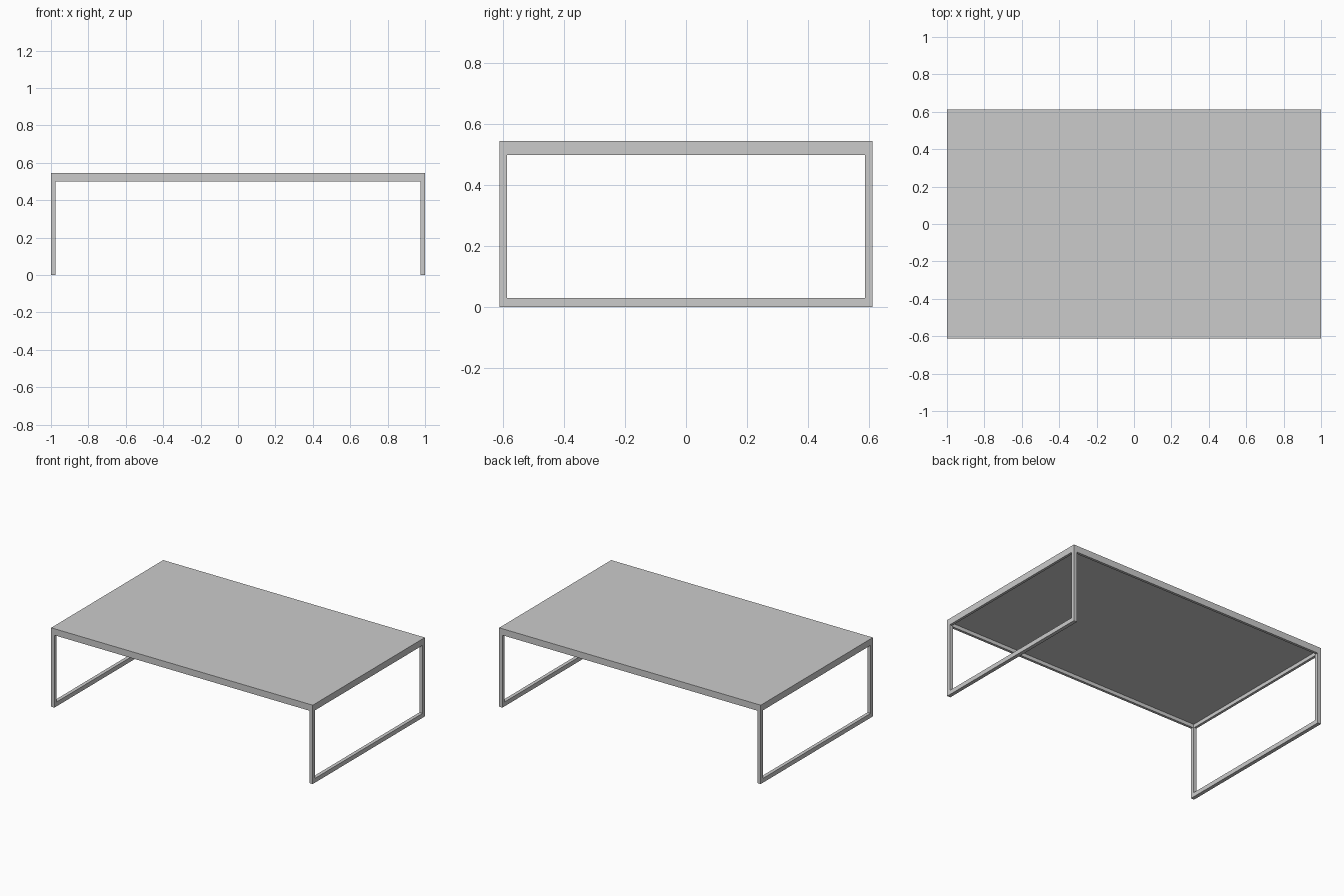
import bpy
import bmesh

if "Cube" in bpy.data.objects:
    bpy.data.objects.remove(bpy.data.objects["Cube"])

HX, HY = 1.0, 0.612      # half length and half depth
TOP, UNDER = 0.545, 0.5  # tabletop top and rim underside
BAR, FOOT = 0.025, 0.03  # bar width, floor rail height
RECESS = 0.025           # depth of the hollow underside


def finish(name, bm):
    bmesh.ops.recalc_face_normals(bm, faces=bm.faces)
    mesh = bpy.data.meshes.new(name)
    bm.to_mesh(mesh)
    bm.free()
    obj = bpy.data.objects.new(name, mesh)
    bpy.context.collection.objects.link(obj)
    return obj


# Tabletop: slab with a narrow rim around a recessed underside
bm = bmesh.new()
bmesh.ops.create_cube(bm, size=1)
for v in bm.verts:
    v.co.x *= 2 * HX
    v.co.y *= 2 * HY
    v.co.z = TOP if v.co.z > 0 else UNDER
bm.normal_update()
bottom = next(f for f in bm.faces if f.normal.z < -0.9)
bmesh.ops.inset_region(bm, faces=[bottom], thickness=BAR)
ring = bmesh.ops.extrude_face_region(bm, geom=[bottom])["geom"]
bmesh.ops.translate(bm, vec=(0, 0, RECESS),
                    verts=[g for g in ring if isinstance(g, bmesh.types.BMVert)])
if bottom.is_valid:
    bmesh.ops.delete(bm, geom=[bottom], context='FACES_ONLY')
finish("tabletop", bm)

# Leg frames: U-shaped profile in the y-z plane, extruded along x
outer, inner = HY, HY - BAR
profile = [(-outer, UNDER), (-outer, 0), (outer, 0), (outer, UNDER),
           (inner, UNDER), (inner, FOOT), (-inner, FOOT), (-inner, UNDER)]
for name, x in (("left_leg_frame", -HX), ("right_leg_frame", HX - BAR)):
    bm = bmesh.new()
    face = bm.faces.new([bm.verts.new((x, y, z)) for y, z in profile])
    ext = bmesh.ops.extrude_face_region(bm, geom=[face], use_keep_orig=True)["geom"]
    bmesh.ops.translate(bm, vec=(BAR, 0, 0),
                        verts=[g for g in ext if isinstance(g, bmesh.types.BMVert)])
    finish(name, bm)
